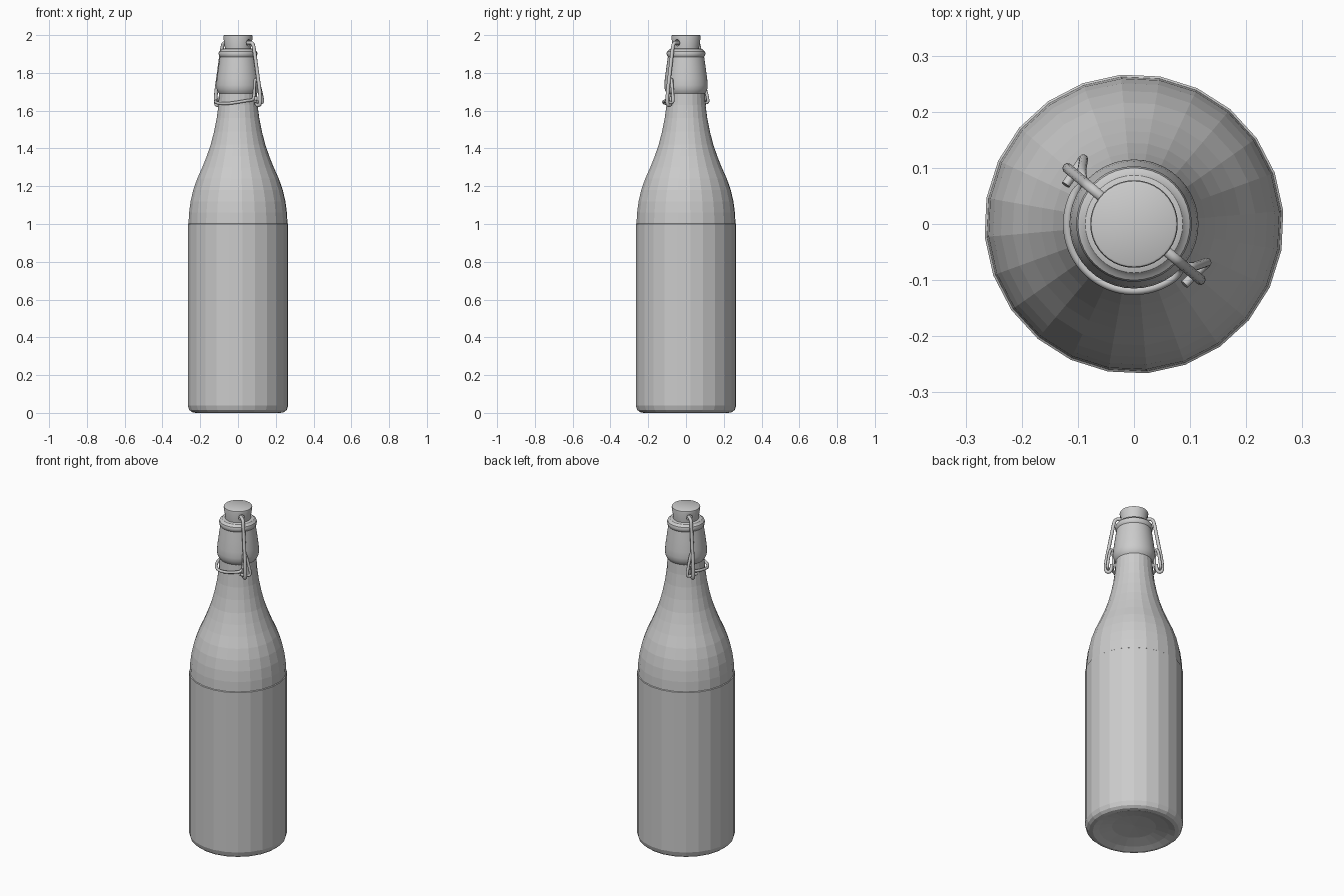
import bpy, bmesh
from math import sin, cos, pi, radians
from mathutils import Matrix, Vector

if "Cube" in bpy.data.objects:
    bpy.data.objects.remove(bpy.data.objects["Cube"])

TILT = radians(-40)  # direction of the wire hinge axis


def lathe(name, profile, sides, turn=0.0, smooth=False):
    """Revolve (radius, height) points about z; radius 0 closes at a pole."""
    bm = bmesh.new()
    rings = []
    for r, z in profile:
        if r == 0:
            rings.append([bm.verts.new((0, 0, z))] * sides)
        else:
            rings.append([bm.verts.new((r * cos(turn + 2 * pi * i / sides),
                                        r * sin(turn + 2 * pi * i / sides), z))
                          for i in range(sides)])
    for a, b in zip(rings, rings[1:]):
        for i in range(sides):
            j = (i + 1) % sides
            bm.faces.new(list(dict.fromkeys((a[i], a[j], b[j], b[i]))))
    bmesh.ops.recalc_face_normals(bm, faces=bm.faces)
    me = bpy.data.meshes.new(name)
    bm.to_mesh(me)
    bm.free()
    ob = bpy.data.objects.new(name, me)
    bpy.context.collection.objects.link(ob)
    if smooth:
        shade(ob)
    return ob


def shade(ob):
    bpy.ops.object.select_all(action='DESELECT')
    ob.select_set(True)
    bpy.context.view_layer.objects.active = ob
    bpy.ops.object.shade_smooth_by_angle(angle=radians(35))


def wire(name, half, radius):
    """Round wire along a half path, mirrored across the hinge axis centre."""
    pts = [(-u, v, z) for u, v, z in reversed(half[1:])] + half
    cu = bpy.data.curves.new(name, 'CURVE')
    cu.dimensions = '3D'
    cu.bevel_depth = radius
    cu.bevel_resolution = 3
    cu.use_fill_caps = True
    cu.resolution_u = 4
    sp = cu.splines.new('NURBS')
    sp.points.add(len(pts) - 1)
    for p, co in zip(sp.points, pts):
        p.co = (*co, 1)
    sp.order_u = 3
    sp.use_endpoint_u = True
    ob = bpy.data.objects.new(name, cu)
    ob.rotation_euler.z = TILT
    bpy.context.collection.objects.link(ob)
    return ob


# Bottle glass: hollowed base, straight body, tiny step, shoulder and neck
lathe("bottle", [(0, 0.035), (0.12, 0.028), (0.19, 0.012), (0.225, 0.0),
                 (0.245, 0.004), (0.259, 0.016), (0.267, 0.04), (0.267, 1.0),
                 (0.263, 1.003), (0.260, 1.06), (0.252, 1.12), (0.238, 1.18),
                 (0.217, 1.24), (0.190, 1.30), (0.166, 1.36), (0.145, 1.42),
                 (0.127, 1.49), (0.113, 1.56), (0.104, 1.63), (0.100, 1.70),
                 (0.09, 1.72), (0, 1.72)], 24, radians(5))

# Thick collar at the mouth
lathe("mouth_collar", [(0, 1.685), (0.096, 1.685), (0.106, 1.698), (0.113, 1.715),
                       (0.115, 1.735), (0.112, 1.77), (0.104, 1.83),
                       (0.096, 1.885), (0.101, 1.892), (0.103, 1.903),
                       (0.100, 1.914), (0.092, 1.919), (0.087, 1.926),
                       (0.078, 1.929), (0, 1.929)], 40, smooth=True)

# Stopper with a cross hole for the bail
stopper = lathe("stopper", [(0, 1.92), (0.070, 1.92), (0.070, 1.938), (0.078, 1.992),
                            (0.0765, 1.998), (0.073, 2.0), (0, 2.0)], 40)
hole = lathe("hole_cutter", [(0, -0.2), (0.017, -0.2), (0.017, 0.2), (0, 0.2)], 16)
hole.data.transform(Matrix.Translation((0, 0, 1.96)) @ Matrix.Rotation(TILT, 4, 'Z')
                    @ Matrix.Rotation(pi / 2, 4, 'Y'))
hole.hide_render = True
hole.hide_viewport = True
cut = stopper.modifiers.new("hole", 'BOOLEAN')
cut.operation = 'DIFFERENCE'
cut.object = hole
shade(stopper)

# Bail: through the stopper, down both sides, hooked at the ends
wire("bail_wire", [(0, 0, 1.96), (0.07, 0, 1.96), (0.104, 0, 1.96), (0.114, 0, 1.91),
                   (0.135, 0, 1.79), (0.152, 0, 1.70), (0.156, 0, 1.635),
                   (0.138, 0, 1.625), (0.122, 0, 1.64), (0.122, 0, 1.675)], 0.0095)

# Lever: half ring round the front of the neck, ends folded up and over
ring = [(0.119 * sin(a), -0.119 * cos(a), 1.637 + 0.02 * sin(a) ** 2)
        for a in (radians(d) for d in range(0, 81, 10))]
wire("lever_wire", ring + [(0.112, 0.0, 1.67), (0.113, 0.0, 1.75), (0.122, 0.003, 1.77),
                           (0.132, 0.012, 1.75), (0.140, 0.026, 1.69),
                           (0.145, 0.034, 1.645), (0.142, 0.015, 1.64),
                           (0.138, -0.025, 1.65)], 0.008)
